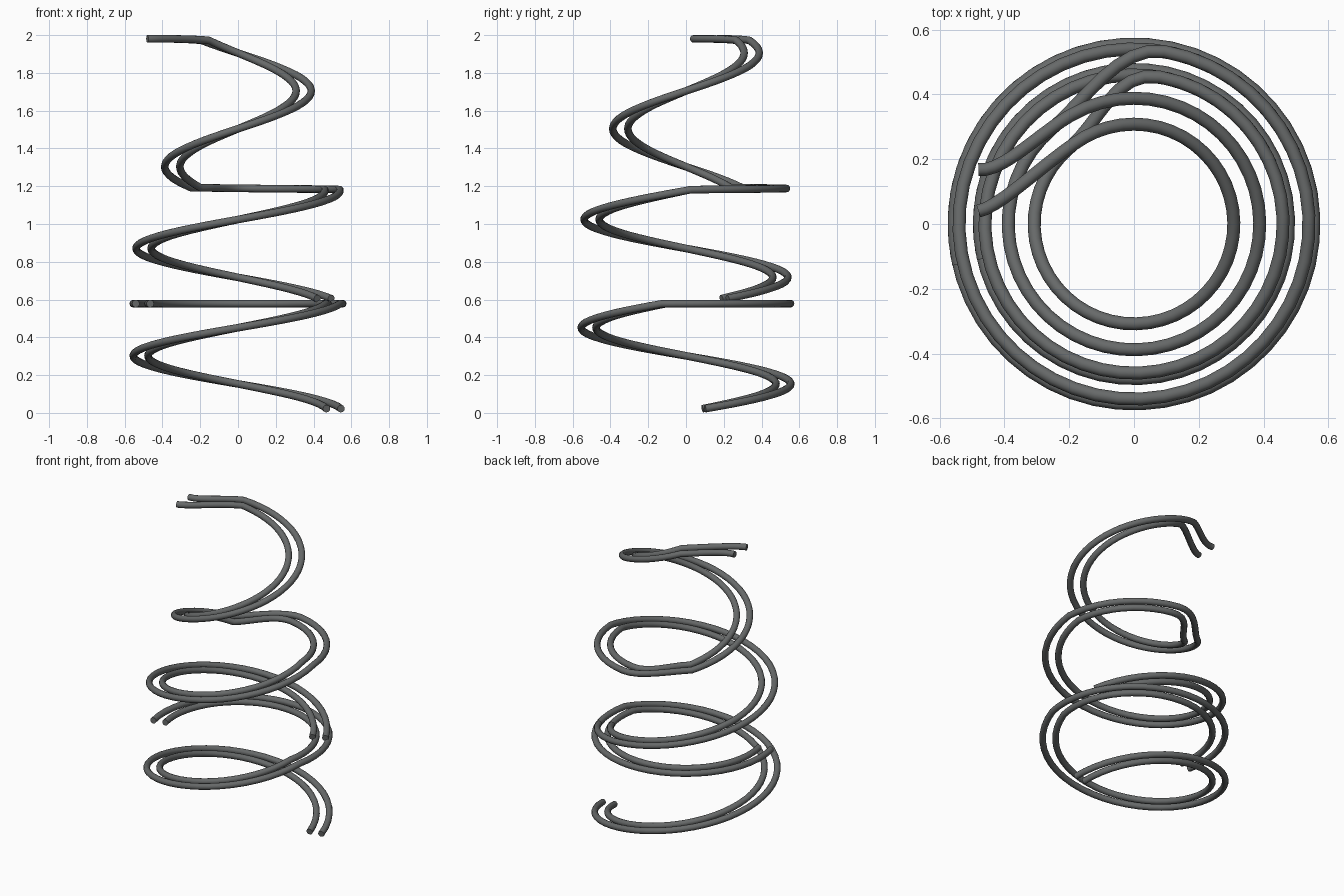
import bpy, math
from mathutils import Vector

if "Cube" in bpy.data.objects:
    bpy.data.objects.remove(bpy.data.objects["Cube"])

TUBE = 0.02
steel = bpy.data.materials.new("dark_grey_steel")
steel.diffuse_color = (0.135, 0.142, 0.142, 1)
steel.use_nodes = True
steel.node_tree.nodes["Principled BSDF"].inputs["Base Color"].default_value = steel.diffuse_color


def helix(r, a0, a1, z0, z1):
    """Points of a rising arc, angles in degrees."""
    n = max(2, round(abs(a1 - a0) / 7.5))
    pts = []
    for i in range(n + 1):
        t = i / n
        a = math.radians(a0 + (a1 - a0) * t)
        pts.append(Vector((r * math.cos(a), r * math.sin(a), z0 + (z1 - z0) * t)))
    return pts


def bridge(p0, d0, p1, d1, n=8):
    """Smooth link between two points with given tangents (end points left out)."""
    out = []
    for i in range(1, n):
        t = i / n
        out.append(p0 * (2*t**3 - 3*t*t + 1) + d0 * (t**3 - 2*t*t + t)
                   + p1 * (3*t*t - 2*t**3) + d1 * (t**3 - t*t))
    return out


def tangent(deg, length):
    a = math.radians(deg)
    return Vector((-math.sin(a), math.cos(a), 0)) * length


def rail(name, pts):
    cu = bpy.data.curves.new(name, 'CURVE')
    cu.dimensions = '3D'
    cu.twist_mode = 'Z_UP'
    cu.bevel_depth = TUBE
    cu.bevel_resolution = 4
    cu.use_fill_caps = True
    sp = cu.splines.new('POLY')
    sp.points.add(len(pts) - 1)
    for q, p in zip(sp.points, pts):
        q.co = (*p, 1)
    ob = bpy.data.objects.new(name, cu)
    bpy.context.collection.objects.link(ob)
    bpy.ops.object.select_all(action='DESELECT')
    ob.select_set(True)
    bpy.context.view_layer.objects.active = ob
    bpy.ops.object.convert(target='MESH')
    ob = bpy.context.view_layer.objects.active
    ob.data.materials.clear()
    ob.data.materials.append(steel)
    bpy.ops.object.shade_smooth_by_angle(angle=math.radians(40))


# lower rails: one rising turn, then a level half turn
for side, r in (("outer", 0.555), ("inner", 0.477)):
    rail("lower_rail_" + side,
         helix(r, 10.5, 347, 0.022, 0.578) + helix(r, 347, 553, 0.578, 0.578)[1:])

# upper rails: wide turn, level inward link, narrow turn, level exit
for side, r, rn, join, end, d_end in (
        ("outer", 0.54, 0.388, 130, (-0.48, 0.168, 1.98), (-0.22, 0.03, 0)),
        ("inner", 0.46, 0.308, 130, (-0.48, 0.04, 1.98), (-0.2, -0.03, 0))):
    wide = helix(r, 24, 363, 0.605, 1.182) + helix(r, 363, 440, 1.182, 1.188)[1:]
    narrow = helix(rn, join, 480, 1.192, 1.972)
    link = bridge(wide[-1], tangent(80, 0.42), narrow[0], tangent(join, 0.36))
    leave = bridge(narrow[-1], tangent(120, 0.35) + Vector((0, 0, 0.03)),
                   Vector(end), Vector(d_end), 10)
    rail("upper_rail_" + side, wide + link + narrow + leave + [Vector(end)])
